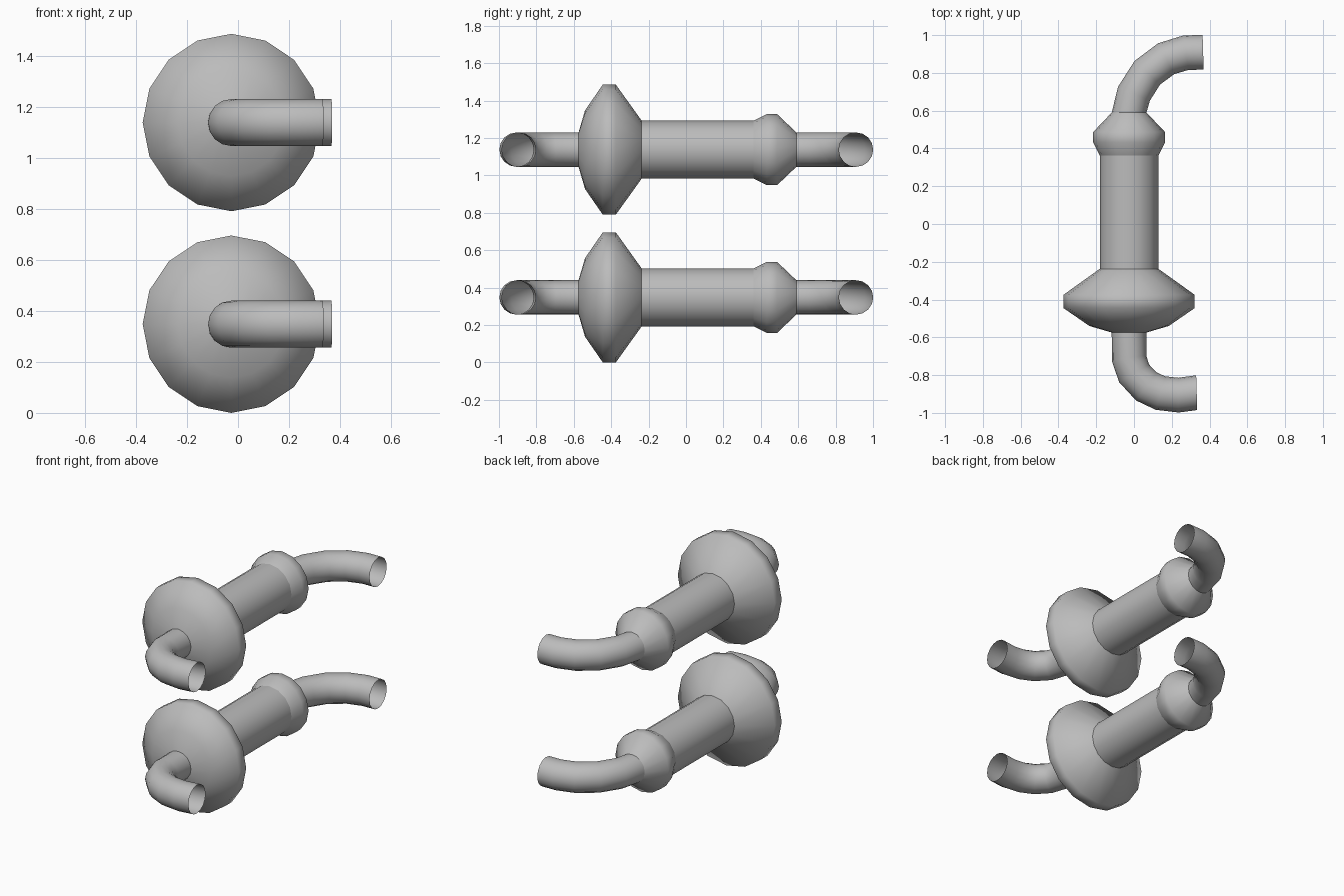
import bpy, math
from mathutils import Vector

if "Cube" in bpy.data.objects:
    bpy.data.objects.remove(bpy.data.objects["Cube"])

SIDES = 16
AXIS_X = -0.026

grey = bpy.data.materials.new("plain grey")
grey.diffuse_color = (0.5, 0.5, 0.5, 1)
grey.use_nodes = True
grey.node_tree.nodes["Principled BSDF"].inputs["Base Color"].default_value = grey.diffuse_color


def sweep(name, path, radii, z, start, end):
    """Open round skin along a flat path; start/end are the end directions."""
    pts = [Vector((x, y, z)) for x, y in path]
    verts, faces = [], []
    for i, p in enumerate(pts):
        if i == 0:
            d = Vector(start)
        elif i == len(pts) - 1:
            d = Vector(end)
        else:
            d = (p - pts[i - 1]).normalized() + (pts[i + 1] - p).normalized()
        d.normalize()
        side = Vector((d.y, -d.x, 0))
        for j in range(SIDES):
            a = 2 * math.pi * j / SIDES
            verts.append(p + radii[i] * (math.cos(a) * side + math.sin(a) * Vector((0, 0, 1))))
    for i in range(len(pts) - 1):
        for j in range(SIDES):
            k = (j + 1) % SIDES
            a, b = i * SIDES, (i + 1) * SIDES
            faces.append((a + j, b + j, b + k, a + k))
    me = bpy.data.meshes.new(name)
    me.from_pydata([tuple(v) for v in verts], [], faces)
    me.materials.append(grey)
    for f in me.polygons:
        f.use_smooth = True
    ob = bpy.data.objects.new(name, me)
    bpy.context.collection.objects.link(ob)


def turned(name, profile, z):
    """Turned part around the long axis from (y, radius) pairs."""
    sweep(name, [(AXIS_X, y) for y, r in profile], [r for y, r in profile],
          z, (0, 1, 0), (0, 1, 0))


# bent pipe centre lines
front_path = [(AXIS_X, -0.57), (AXIS_X, -0.71), (0.0, -0.79), (0.065, -0.86),
              (0.14, -0.895), (0.235, -0.906), (0.332, -0.893)]
back_path = [(AXIS_X, 0.59), (0.0, 0.69), (0.07, 0.80), (0.17, 0.875),
             (0.275, 0.907), (0.366, 0.909)]

for label, z in (("lower", 0.3475), ("upper", 1.1375)):
    # wide flange, body tube and bulged collar
    turned(label + "_flange", [(-0.575, 0.09), (-0.54, 0.21), (-0.445, 0.3475),
                               (-0.375, 0.3475), (-0.237, 0.155)], z)
    turned(label + "_body_tube", [(-0.237, 0.155), (0.362, 0.155)], z)
    turned(label + "_collar", [(0.362, 0.155), (0.432, 0.19), (0.487, 0.19),
                               (0.592, 0.09)], z)
    # open-ended pipes, both bending towards +x
    sweep(label + "_front_pipe", front_path, [0.092] * len(front_path), z,
          (0, -1, 0), (1, 0.03, 0))
    sweep(label + "_back_pipe", back_path, [0.092] * len(back_path), z,
          (0, 1, 0), (1, 0.03, 0))
